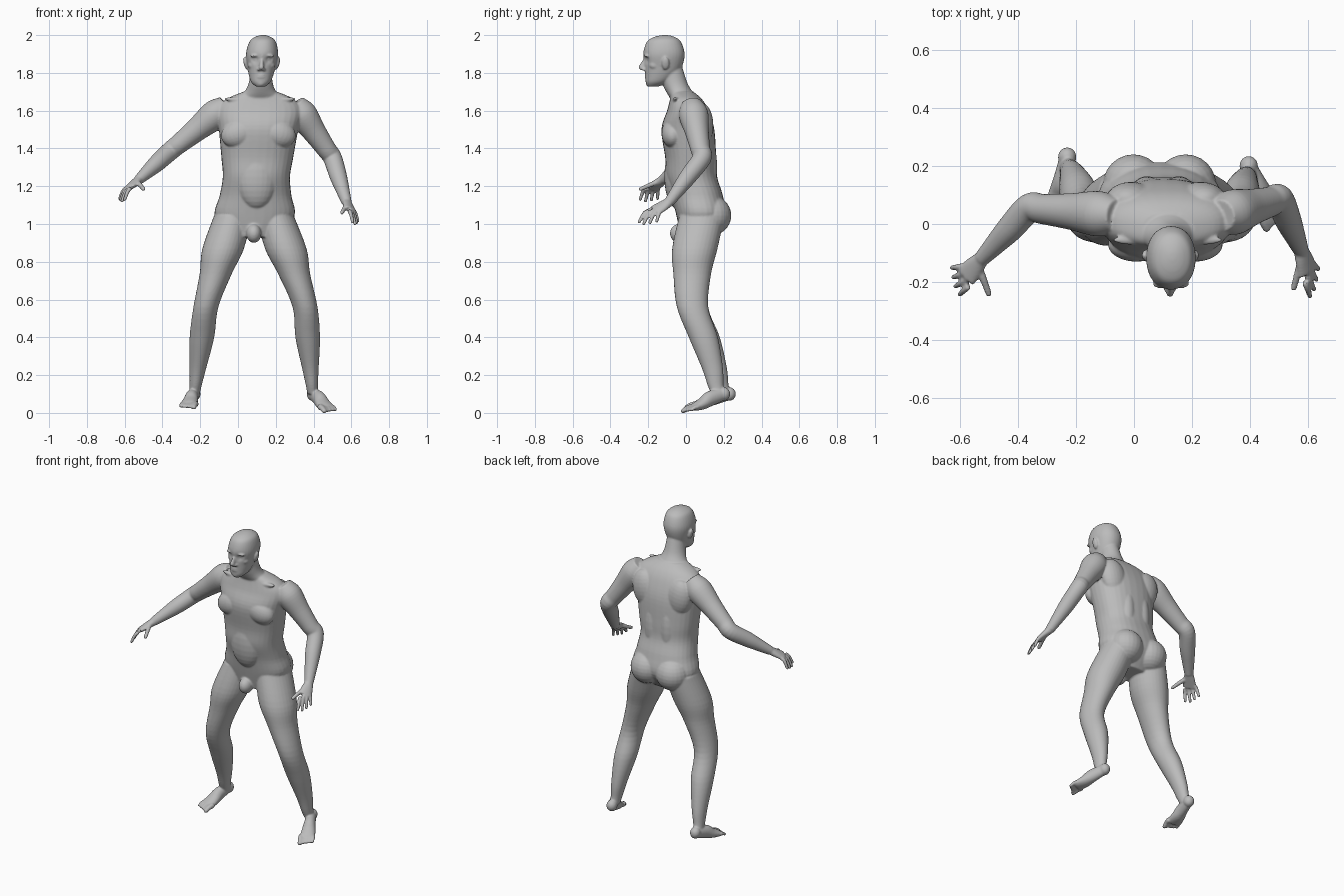
import bpy, bmesh, math
from mathutils import Vector, Matrix

old = bpy.data.objects.get("Cube")
if old:
    bpy.data.objects.remove(old, do_unlink=True)

GREY = (.5, .5, .5, 1)
skin = bpy.data.materials.new("neutral grey")
skin.use_nodes = True
skin.diffuse_color = GREY
skin.node_tree.nodes["Principled BSDF"].inputs["Base Color"].default_value = GREY

bm = bmesh.new()
UP = Vector((0, 0, 1))
BACK = Vector((0, 1, 0))


def midline(z):
    """Sideways lean of the body at a given height."""
    return .04 + .046 * z


def spline(rows, steps=5):
    """Catmull-Rom resampling of rows of numbers."""
    rows = [Vector(row) for row in rows]
    result = []
    for i in range(len(rows) - 1):
        start, end = rows[i], rows[i + 1]
        before, after = rows[max(i - 1, 0)], rows[min(i + 2, len(rows) - 1)]
        slope_in, slope_out = (end - before) / 2, (after - start) / 2
        for step in range(steps):
            t = step / steps
            bend = slope_in * (1 - t) - slope_out * t
            blend = t * t * (3 - 2 * t)
            result.append(start.lerp(end, blend) + bend * t * (1 - t))
    return result + [rows[-1]]


def loft(rows, wide=None, power=2, sides=32):
    """Skin ovals (x, y, z, half width, half depth); rings are level unless wide is given."""
    rows = spline(rows)
    rings = []
    for i, row in enumerate(rows):
        across, deep = Vector((1, 0, 0)), BACK
        if wide:
            along = rows[min(i + 1, len(rows) - 1)] - rows[max(i - 1, 0)]
            along = Vector(along[:3]).normalized()
            deep = along.cross(Vector(wide)).normalized()
            across = deep.cross(along)
        ring = []
        for k in range(sides):
            angle = math.tau * k / sides
            c, s = [math.copysign(abs(value) ** (2 / power), value)
                    for value in (math.cos(angle), math.sin(angle))]
            point = Vector(row[:3]) + across * c * row[3] + deep * s * row[4]
            ring.append(bm.verts.new(point))
        rings.append(ring)
    for low, high in zip(rings, rings[1:]):
        for k in range(sides):
            n = (k + 1) % sides
            bm.faces.new((low[k], low[n], high[n], high[k]))
    bm.faces.new(rings[0][::-1])
    bm.faces.new(rings[-1])
    return [vert for ring in rings for vert in ring]


def trunk(rows, power):
    """Level loft on the midline from rows of (height, y, half width, half depth)."""
    return loft([(midline(z), y, z, width, depth) for z, y, width, depth in rows], power=power)


def blob(centre, radii, turn=0):
    """Ellipsoid used for muscles, features and fingertips."""
    place = Matrix.Translation(centre) @ Matrix.Rotation(turn, 4, 'Y')
    bmesh.ops.create_uvsphere(bm, u_segments=24, v_segments=14, radius=1,
                              matrix=place @ Matrix.Diagonal((*radii, 1)))


def pair(offset, y, z, radii, turn=0):
    """The same ellipsoid on both sides of the midline."""
    for side in (-1, 1):
        blob((midline(z) + side * offset, y, z), radii, side * turn)


def digit(base, tip, radius, arch):
    """Finger or toe, slightly arched, with a round end."""
    middle = base.lerp(tip, .5) + UP * arch
    stations = ((base, radius * 1.1), (middle, radius), (tip, radius * .85))
    loft([(*point, r, r) for point, r in stations], BACK + UP * .3 + Vector((.3, 0, 0)))
    blob(tip, [radius * .85] * 3)


def limb_rows(start, end, profile):
    """Ovals along a bone from (fraction, half width, half depth, shift in y)."""
    return [(*(start.lerp(end, t) + BACK * shift), width, depth)
            for t, width, depth, shift in profile]


# Torso from shoulders to crotch
trunk([(1.7, -.02, .09, .06), (1.66, 0, .18, .085), (1.6, .01, .225, .11),
       (1.5, .01, .21, .14), (1.35, .025, .19, .135), (1.25, .03, .178, .135),
       (1.15, .06, .19, .135), (1.04, .08, .21, .13), (.93, .055, .11, .08)], 2.3)

# Chest, shoulder blades, back, buttocks and collar bones
pair(.1, -.07, 1.48, (.1, .06, .075), .3)
pair(.12, .085, 1.52, (.085, .06, .12), .2)
pair(.055, .095, 1.3, (.06, .07, .2))
pair(.09, .135, 1.045, (.105, .105, .105))
pair(.09, -.055, 1.655, (.1, .018, .015), -.08)
# Belly and groin
blob((midline(1.25), -.045, 1.25), (.11, .07, .17))
blob((midline(.95), -.035, .95), (.04, .05, .05))

# Neck
trunk([(1.66, -.01, .13, .07), (1.7, -.035, .085, .07),
       (1.75, -.06, .063, .066), (1.85, -.085, .05, .06)], 2)

# Head, with eye sockets pressed in
EYE = 1.872
head = trunk([(1.727, -.175, .024, .028), (1.75, -.155, .05, .058),
              (1.785, -.135, .064, .08), (1.83, -.12, .074, .098),
              (1.9, -.117, .085, .11), (1.965, -.117, .07, .09),
              (1.99, -.114, .042, .055), (2, -.11, .012, .015)], 2.15)
for vert in head:
    for side in (-1, 1):
        socket = Vector((midline(EYE) + side * .033, -.21, EYE))
        vert.co.y += .02 * math.exp(-((vert.co - socket).length / .02) ** 2)

# Nose
trunk([(1.885, -.205, .009, .014), (1.855, -.222, .01, .016),
       (1.83, -.232, .014, .02), (1.815, -.226, .015, .016)], 2)
# Brows, eyes, nostrils, cheeks and ears
pair(.034, -.207, EYE + .02, (.03, .015, .008), .1)
pair(.033, -.193, EYE, (.015, .013, .009))
pair(.013, -.222, 1.818, (.009, .012, .008))
pair(.05, -.165, 1.84, (.022, .03, .022))
pair(.085, -.108, 1.85, (.01, .02, .034), .25)
# Lips and chin
for z in (1.777, 1.789):
    blob((midline(z), -.2, z), (.027, .02, .0065))
blob((midline(1.745), -.19, 1.745), (.024, .024, .018))


def leg(hip, knee, ankle, toe, inner):
    """Thigh, shin, foot and toes; inner is the sideways sign of the big toe."""
    hip, knee, ankle, toe = map(Vector, (hip, knee, ankle, toe))
    thigh = limb_rows(hip, knee, [(-.1, .1, .12, 0), (.3, .11, .12, -.02),
                                  (.6, .085, .1, -.02), (1, .066, .083, 0)])
    shin = limb_rows(knee, ankle, [(.35, .065, .077, .01), (.7, .044, .056, .01),
                                   (.9, .032, .042, 0), (1, .028, .036, 0)])
    loft(thigh + shin)

    heel = ankle + BACK * .03
    ball = heel.lerp(toe, .75)
    across = UP.cross(toe - heel).normalized() * inner
    arch = heel.lerp(toe, .35) + UP * .008
    loft([(*heel, .026, .032), (*arch, .034, .04), (*heel.lerp(toe, .55), .041, .032),
          (*ball, .046, .022), (*ball.lerp(toe, .3), .044, .015)], across)
    blob(heel, (.032, .034, .036))
    for k in range(5):
        offset = across * (2 - k) * .0185
        shorter = (ball - toe) * .08 * k
        digit(ball + offset, toe + offset + shorter, .0105 if k else .015, .004)


leg((-.04, .08, 1), (-.17, .035, .56), (-.23, .2, .1), (-.27, .01, .03), 1)
leg((.21, .08, 1), (.355, .035, .56), (.395, .17, .1), (.49, 0, .01), -1)


def arm(shoulder, elbow, wrist, knuckles, tips, fan, thumb):
    """Arm, palm, four fingers spread along fan, and thumb."""
    shoulder, elbow, wrist = map(Vector, (shoulder, elbow, wrist))
    knuckles, tips, fan, thumb = map(Vector, (knuckles, tips, fan, thumb))
    upper = limb_rows(shoulder, elbow, [(t, r, r, 0) for t, r in
                                        ((-.25, .055), (0, .078), (.4, .063), (.8, .052), (1, .05))])
    lower = limb_rows(elbow, wrist, [(t, r, r, 0) for t, r in
                                     ((.4, .046), (.7, .037), (1, .027))])
    loft(upper + lower, BACK)

    loft([(*wrist, .026, .024), (*wrist.lerp(knuckles, .45), .036, .02),
          (*knuckles, .042, .015)], fan)
    for k in range(4):
        spread = fan * (1.5 - k)
        curl = (knuckles - tips) * .12 * abs(1.2 - k)
        digit(knuckles + spread * .75, tips + spread + curl, .0105, .012)
    digit(wrist.lerp(knuckles + fan, .25), thumb, .0125, .002)


arm((-.12, .035, 1.58), (-.36, .055, 1.385), (-.525, -.12, 1.235),
    (-.58, -.18, 1.19), (-.62, -.2, 1.12), (.01, -.03, 0), (-.5, -.24, 1.185))
arm((.34, .04, 1.58), (.5, .085, 1.35), (.575, -.09, 1.115),
    (.6, -.165, 1.07), (.625, -.21, 1), (-.01, -.03, 0), (.55, -.22, 1.06))

# Fuse all masses into one continuous skin
bmesh.ops.recalc_face_normals(bm, faces=bm.faces)
mesh = bpy.data.meshes.new("body")
bm.to_mesh(mesh)
bm.free()
mesh.materials.append(skin)
body = bpy.data.objects.new("body", mesh)
bpy.context.collection.objects.link(body)
fuse = body.modifiers.new("fuse", 'REMESH')
fuse.mode = 'VOXEL'
fuse.voxel_size = .0055
fuse.use_smooth_shade = True
relax = body.modifiers.new("relax", 'SMOOTH')
relax.factor = .5
relax.iterations = 4
